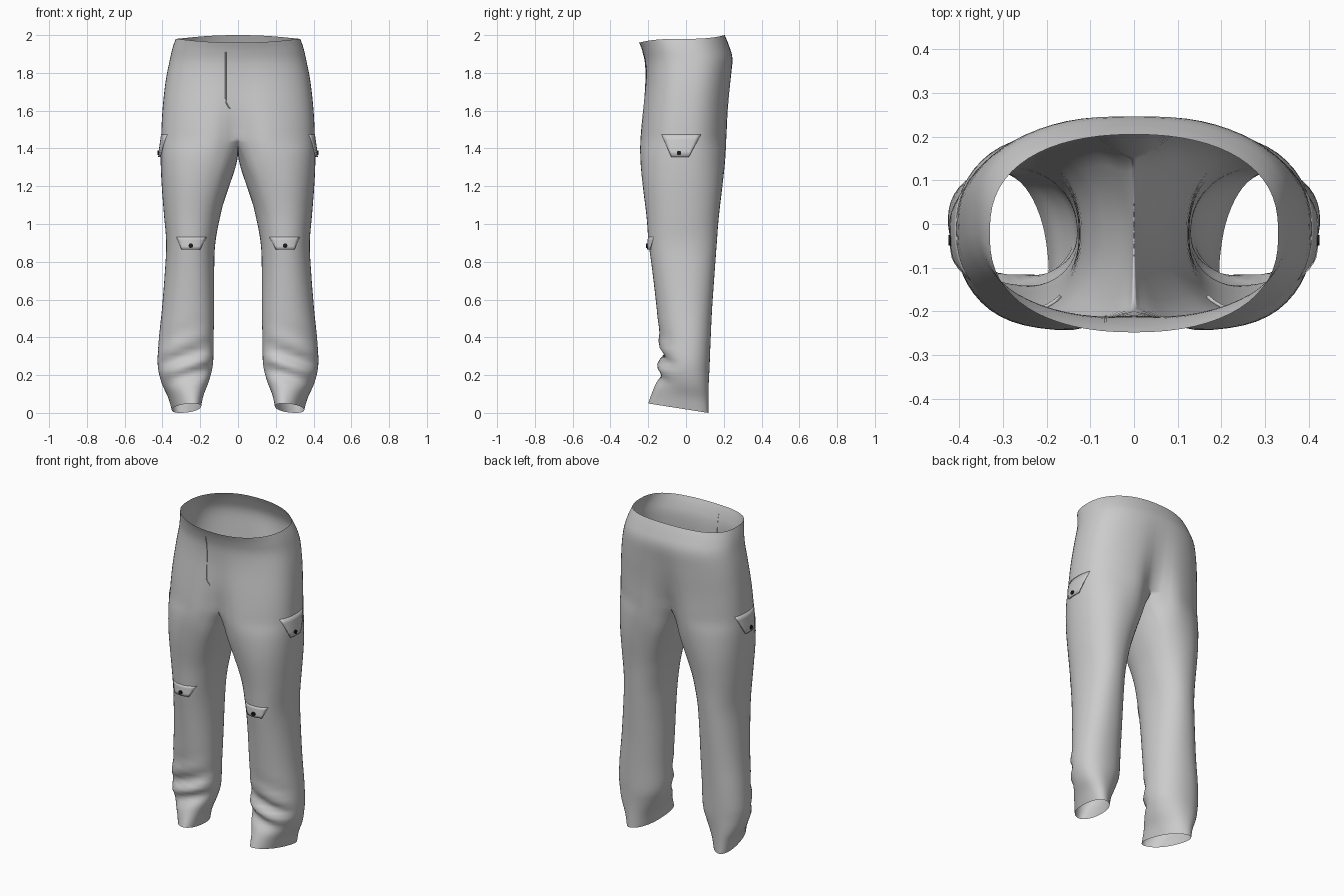
import bpy, bmesh, math
from mathutils import Vector
from mathutils.bvhtree import BVHTree

if "Cube" in bpy.data.objects:
    bpy.data.objects.remove(bpy.data.objects["Cube"])

# Leg profile: z, inner x, outer x, front y, back y, leg roundness, centre crease
KEYS = [
    (1.98, 0, .33, -.248, .205, 0, 0),
    (1.93, 0, .347, -.230, .227, 0, 0),
    (1.86, 0, .363, -.217, .249, 0, .01),
    (1.75, 0, .384, -.220, .243, 0, .05),
    (1.60, 0, .400, -.238, .232, 0, .13),
    (1.46, 0, .407, -.253, .228, 0, .26),
    (1.36, .015, .410, -.252, .219, .4, .25),
    (1.22, .050, .405, -.235, .199, .8, .1),
    (1.05, .092, .392, -.210, .175, 1, 0),
    (.90, .120, .380, -.198, .163, 1, 0),
    (.75, .126, .387, -.178, .152, 1, 0),
    (.55, .126, .403, -.155, .138, 1, 0),
    (.38, .130, .420, -.140, .130, 1, 0),
    (.25, .133, .425, -.140, .125, 1, 0),
    (.15, .155, .405, -.150, .120, 1, 0),
    (.07, .182, .370, -.180, .118, 1, 0),
    (0, .195, .350, -.200, .118, 1, 0)]
SUB, OUT, INN = 4, 32, 14      # rings per key, points on outer and inner arc


def spow(v, e):
    return math.copysign(abs(v) ** e, v)


def clamp(v):
    return max(0.0, min(1.0, v))


def sample(i, f):
    p = [KEYS[max(0, min(len(KEYS) - 1, i + k))] for k in (-1, 0, 1, 2)]
    return [.5 * (2 * b + (c - a) * f + (2 * a - 5 * b + 4 * c - d) * f * f
                  + (3 * b - a - 3 * c + d) * f ** 3) for a, b, c, d in zip(*p)]


def ring(z, xi, xo, yf, yb, w, dip):
    xi, w, dip = max(0, xi), clamp(w), max(0, dip)
    if z >= 1.4599:
        xi = w = 0
    ym, ry, cx, rx = (yf + yb) / 2, (yb - yf) / 2, (xi + xo) / 2, (xo - xi) / 2
    # Lower leg leans outwards at the back, most of all at the hem
    twist = math.radians(6 * clamp((1 - z) / .6) + 18 * clamp(1 - z / .22))
    pts = []
    for k in range(OUT + INN):
        if k <= OUT:            # outer arc, centre front to centre back
            s = k / OUT * 2 - 1
            t, a = s * math.pi / 2, math.radians(130 * s)
            dx = xi + (xo - xi) * max(0, math.cos(t)) ** .9
            dy = spow(math.sin(t), .8)
            drop = 0
        else:                   # inner arc along the crotch and inseam
            s = (k - OUT) / INN
            v = 1 - 2 * s
            a = math.radians(130 + 100 * s)
            dx, dy = xi, v
            drop = .09 * (1 - v * v) * clamp((z - 1.1) / .36)
        x = dx + (cx + rx * spow(math.cos(a - twist), .92) - dx) * w
        n = dy + (spow(math.sin(a), .92) - dy) * w
        if x < 1e-4:
            x = 0
        crease = dip * (1.2 if n > 0 else .9)
        y = ym + ry * n * (1 - crease * math.exp(-(x / .085) ** 2))
        front = clamp(-n)
        # Slumped fabric folds above the hem
        bump = math.exp(-((z - .27) / .12) ** 2)
        y += front * bump * (.006 + .02 * math.sin(z * 46 + (x - .27) * 18))
        # Tilted waist and raised front hem
        zz = z - drop + .02 * n ** 3 * clamp((z - 1.7) / .28)
        zz += .025 * (1 - n) * clamp(1 - z / .3)
        pts.append((x, y, zz))
    return pts


def make_object(name, verts, faces, mirror=True):
    me = bpy.data.meshes.new(name)
    me.from_pydata(verts, [], faces)
    ob = bpy.data.objects.new(name, me)
    bpy.context.collection.objects.link(ob)
    if mirror:
        m = ob.modifiers.new("mirror", 'MIRROR')
        m.use_clip = True
        m.merge_threshold = .0005
    return ob


def smooth(ob, deg=40):
    bpy.ops.object.select_all(action='DESELECT')
    ob.select_set(True)
    bpy.context.view_layer.objects.active = ob
    bpy.ops.object.shade_smooth_by_angle(angle=math.radians(deg))


# Trouser shell: one leg and half the seat, mirrored
rows = [ring(*sample(i, j / SUB)) for i in range(len(KEYS) - 1) for j in range(SUB)]
rows.append(ring(*KEYS[-1]))
N = OUT + INN
verts = [p for r in rows for p in r]
faces = []
for r in range(len(rows) - 1):
    for k in range(N):
        q = (r * N + k, (r + 1) * N + k, (r + 1) * N + (k + 1) % N, r * N + (k + 1) % N)
        if any(verts[i][0] > 1e-4 for i in q):
            faces.append(q)
shell = make_object("trouser_shell", verts, faces)
bm = bmesh.new()
bm.from_mesh(shell.data)
bmesh.ops.delete(bm, geom=[v for v in bm.verts if not v.link_faces], context='VERTS')
bm.to_mesh(shell.data)
bm.free()
smooth(shell, 60)
tree = BVHTree.FromPolygons([Vector(v) for v in verts], faces)


def on_surface(u, z, side, lift):
    """Point on the cloth seen from the side (u = y) or the front (u = x)."""
    if side:
        p = tree.ray_cast(Vector((2, u, z)), Vector((-1, 0, 0)))[0]
        return (p.x + lift, u, z)
    p = tree.ray_cast(Vector((max(abs(u), .003), -2, z)), Vector((0, 1, 0)))[0]
    return (u, p.y - lift, z)


def flap(name, top, bottom, z0, z1, side, lift0, lift1, nu=10, nv=4):
    pts, fs = [], []
    for j in range(nv + 1):
        f = j / nv
        a, b = (top[k] + (bottom[k] - top[k]) * f for k in (0, 1))
        for i in range(nu + 1):
            pts.append(on_surface(a + (b - a) * i / nu, z0 + (z1 - z0) * f, side,
                                  lift0 + (lift1 - lift0) * f))
    w = nu + 1
    for j in range(nv):
        for i in range(nu):
            c = j * w + i
            fs.append((c, c + w, c + w + 1, c + 1))
    ob = make_object(name, pts, fs)
    s = ob.modifiers.new("thickness", 'SOLIDIFY')
    s.thickness, s.offset = .008, -1
    smooth(ob)


black = bpy.data.materials.new("button_black")
black.diffuse_color = (.01, .01, .01, 1)
black.use_nodes = True
black.node_tree.nodes["Principled BSDF"].inputs["Base Color"].default_value = black.diffuse_color


def button(name, u, z, side, lift):
    p = Vector(on_surface(u, z, side, lift))
    for s in (1, -1):
        rot = (0, math.pi / 2, 0) if side else (math.pi / 2, 0, 0)
        bpy.ops.mesh.primitive_cylinder_add(vertices=16, radius=.012, depth=.012,
                                            location=(p.x * s, p.y, p.z), rotation=rot)
        ob = bpy.context.object
        ob.name = name
        ob.data.materials.append(black)
        smooth(ob)


# Pocket flaps with buttons on the thighs and knees
flap("thigh_pocket_flap", (-.13, .08), (-.078, .015), 1.475, 1.355, True, .001, .013)
button("thigh_button", -.037, 1.376, True, .01)
flap("knee_pocket_flap", (.165, .327), (.2, .3), .932, .866, False, .001, .012)
button("knee_button", .25, .885, False, .009)

# Fly seam
path = [(-.065, 1.91 - .03 * i) for i in range(9)] + [(-.064, 1.65), (-.056, 1.628), (-.042, 1.61)]
cu = bpy.data.curves.new("fly_seam", 'CURVE')
cu.dimensions = '3D'
cu.bevel_depth, cu.bevel_resolution = .003, 1
sp = cu.splines.new('POLY')
sp.points.add(len(path) - 1)
for pt, (x, z) in zip(sp.points, path):
    pt.co = (*on_surface(x, z, False, .001), 1)
bpy.context.collection.objects.link(bpy.data.objects.new("fly_seam", cu))
